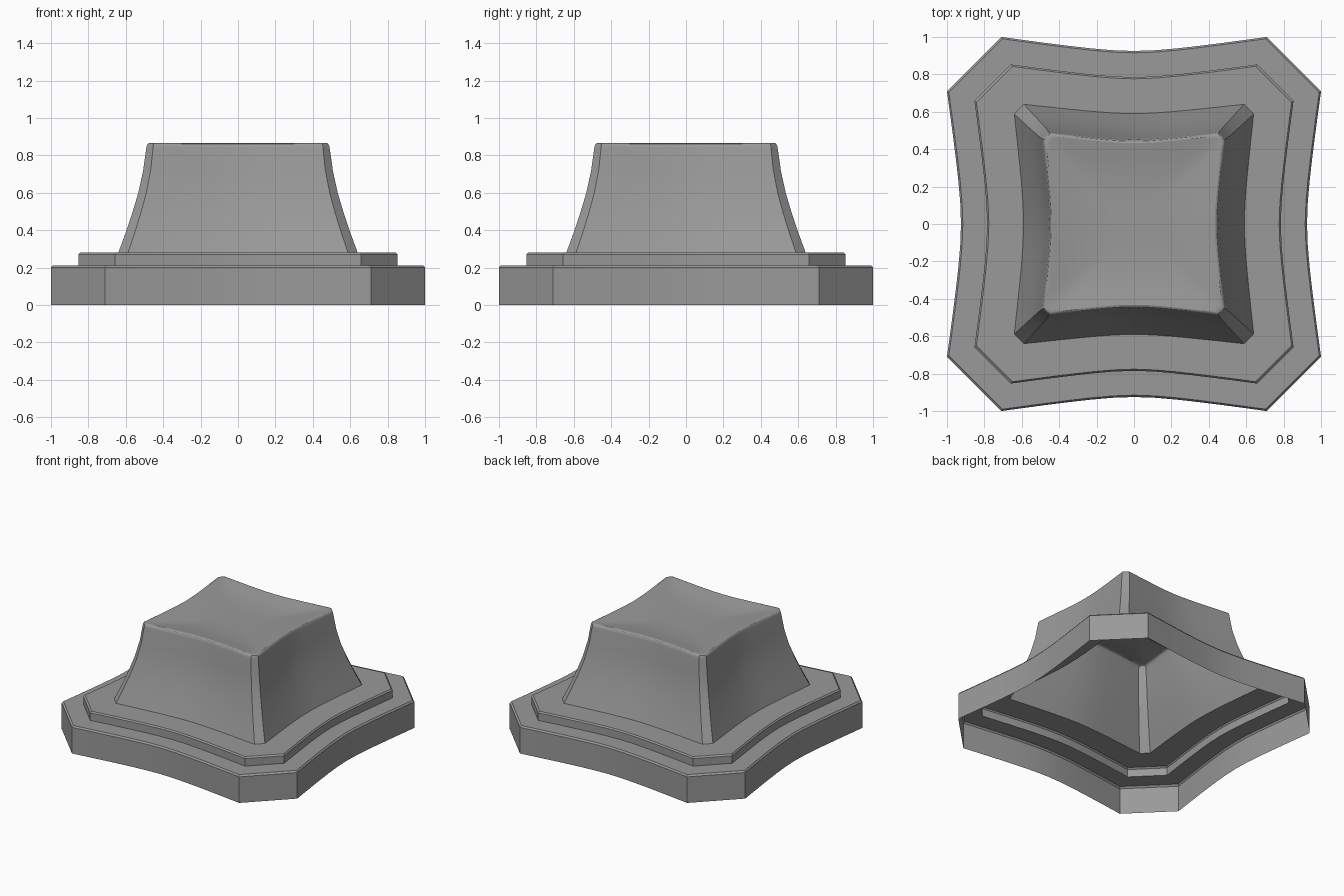
import bpy, bmesh, math

if "Cube" in bpy.data.objects:
    bpy.data.objects.remove(bpy.data.objects["Cube"])

N = 12  # segments along each bowed side

mat = bpy.data.materials.new("dark_grey")
mat.diffuse_color = (0.32, 0.32, 0.32, 1)
mat.use_nodes = True
mat.node_tree.nodes["Principled BSDF"].inputs["Base Color"].default_value = mat.diffuse_color


def ring(corner, chamfer, mid):
    """Square outline with chamfered corners and sides bowed inward to mid."""
    pts = []
    half = corner - chamfer
    k = 0.1
    for q in range(4):
        a = q * math.pi / 2
        for i in range(N + 1):
            t = 2 * i / N - 1
            # straight near the corners, rounded in the middle
            ease = (math.sqrt(t * t + k) - math.sqrt(k)) / (math.sqrt(1 + k) - math.sqrt(k))
            x = half * t
            y = -(mid + (corner - mid) * ease)
            pts.append((x * math.cos(a) - y * math.sin(a),
                        x * math.sin(a) + y * math.cos(a)))
    return pts


def shell(name, levels, cap=False):
    """Skin a stack of (z, corner, chamfer, mid) rings, open at the bottom."""
    bm = bmesh.new()
    prev = None
    for z, c, ch, m in levels:
        cur = [bm.verts.new((x, y, z)) for x, y in ring(c, ch, m)]
        if prev:
            n = len(cur)
            for i in range(n):
                j = (i + 1) % n
                bm.faces.new((prev[i], prev[j], cur[j], cur[i]))
        prev = cur
    if cap:
        bm.faces.new(prev)
    me = bpy.data.meshes.new(name)
    bm.to_mesh(me)
    bm.free()
    me.materials.append(mat)
    ob = bpy.data.objects.new(name, me)
    bpy.context.collection.objects.link(ob)
    bpy.ops.object.select_all(action='DESELECT')
    ob.select_set(True)
    bpy.context.view_layer.objects.active = ob
    bpy.ops.object.shade_smooth_by_angle(angle=math.radians(32))
    return ob


# Wide plinth and its ledge
shell("base_plinth", [
    (0.0, 1.0, 0.29, 0.925),
    (0.20, 1.0, 0.29, 0.925),
    (0.212, 0.99, 0.287, 0.915),
    (0.212, 0.853, 0.195, 0.785)])

# Raised step and its ledge
shell("base_step", [
    (0.212, 0.853, 0.195, 0.785),
    (0.27, 0.853, 0.195, 0.785),
    (0.28, 0.843, 0.192, 0.776),
    (0.28, 0.64, 0.052, 0.59)])

# Flared pedestal, rounded rim and shallow dished top
shell("pedestal", [
    (0.28, 0.64, 0.052, 0.59),
    (0.38, 0.603, 0.049, 0.554),
    (0.49, 0.566, 0.046, 0.518),
    (0.60, 0.533, 0.043, 0.488),
    (0.72, 0.507, 0.040, 0.465),
    (0.84, 0.490, 0.036, 0.450),
    (0.853, 0.487, 0.034, 0.447),
    (0.862, 0.481, 0.030, 0.441),
    (0.866, 0.472, 0.026, 0.432),
    (0.864, 0.455, 0.024, 0.418),
    (0.852, 0.38, 0.02, 0.35),
    (0.840, 0.28, 0.02, 0.26),
    (0.836, 0.16, 0.02, 0.15)], cap=True)
